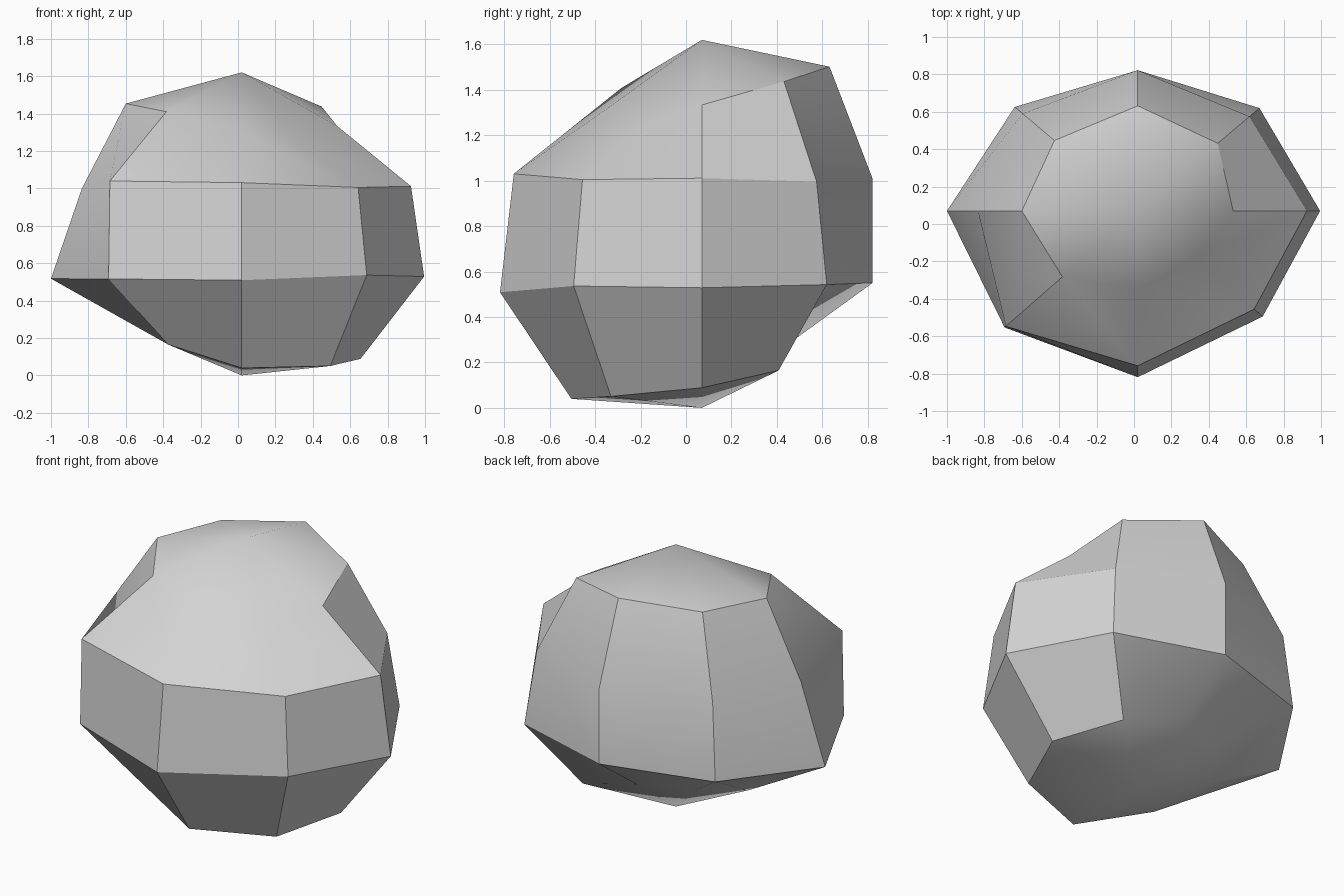
import bpy, bmesh
from math import tan, cos, sin, radians
from mathutils import Vector

cube = bpy.data.objects.get("Cube")
if cube:
    bpy.data.objects.remove(cube, do_unlink=True)

# Stone colour
stone = bpy.data.materials.new("stone grey")
stone.use_nodes = True
colour = (0.65, 0.65, 0.65, 1)
stone.diffuse_color = colour
stone.node_tree.nodes["Principled BSDF"].inputs["Base Color"].default_value = colour

# Eight-sided ball, each corner pushed in or out from the centre.
# Radii run from the left side (+x) round through the back.
CENTRE = Vector((0.02, 0.07, 0.779))
DEEP, TALL = 0.845, 0.79
HEADINGS = [0, 45, 90, 135, 180, 226, 270, 315]
RINGS = [
    (-54, [0.635, 0.565, 0.455, 0.45, 0.50, 0.565, 0.68, 0.67]),
    (-18, [0.975, 0.92, 0.89, 0.93, 1.02, 1.025, 1.052, 0.945]),
    (18, [0.905, 0.845, 0.89, 0.87, 0.855, 1.015, 0.98, 0.88]),
    (54, [0.51, 0.605, 0.665, 0.63, 0.62, 0.58, 0.495, 0.425]),
]

bm = bmesh.new()
loops = []
for latitude, radii in RINGS:
    rise = TALL * tan(radians(latitude))
    loops.append([
        bm.verts.new(CENTRE + r * Vector(
            (cos(radians(h)), DEEP * sin(radians(h)), rise)))
        for h, r in zip(HEADINGS, radii)])

bottom = bm.verts.new((CENTRE.x, CENTRE.y, 0))
top = bm.verts.new((CENTRE.x, CENTRE.y, 1.62))
for i in range(8):
    j = (i + 1) % 8
    bm.faces.new((bottom, loops[0][j], loops[0][i]))
    bm.faces.new((top, loops[-1][i], loops[-1][j]))
    for low, high in zip(loops, loops[1:]):
        # Corner order sets the fold of each bent panel
        bm.faces.new((low[j], high[j], high[i], low[i]))

mesh = bpy.data.meshes.new("boulder")
bm.to_mesh(mesh)
bm.free()
mesh.materials.append(stone)
boulder = bpy.data.objects.new("boulder", mesh)
bpy.context.collection.objects.link(boulder)

# Soft facets with sharp ridges
bpy.ops.object.select_all(action='DESELECT')
boulder.select_set(True)
bpy.context.view_layer.objects.active = boulder
bpy.ops.object.shade_smooth_by_angle(angle=radians(30))
